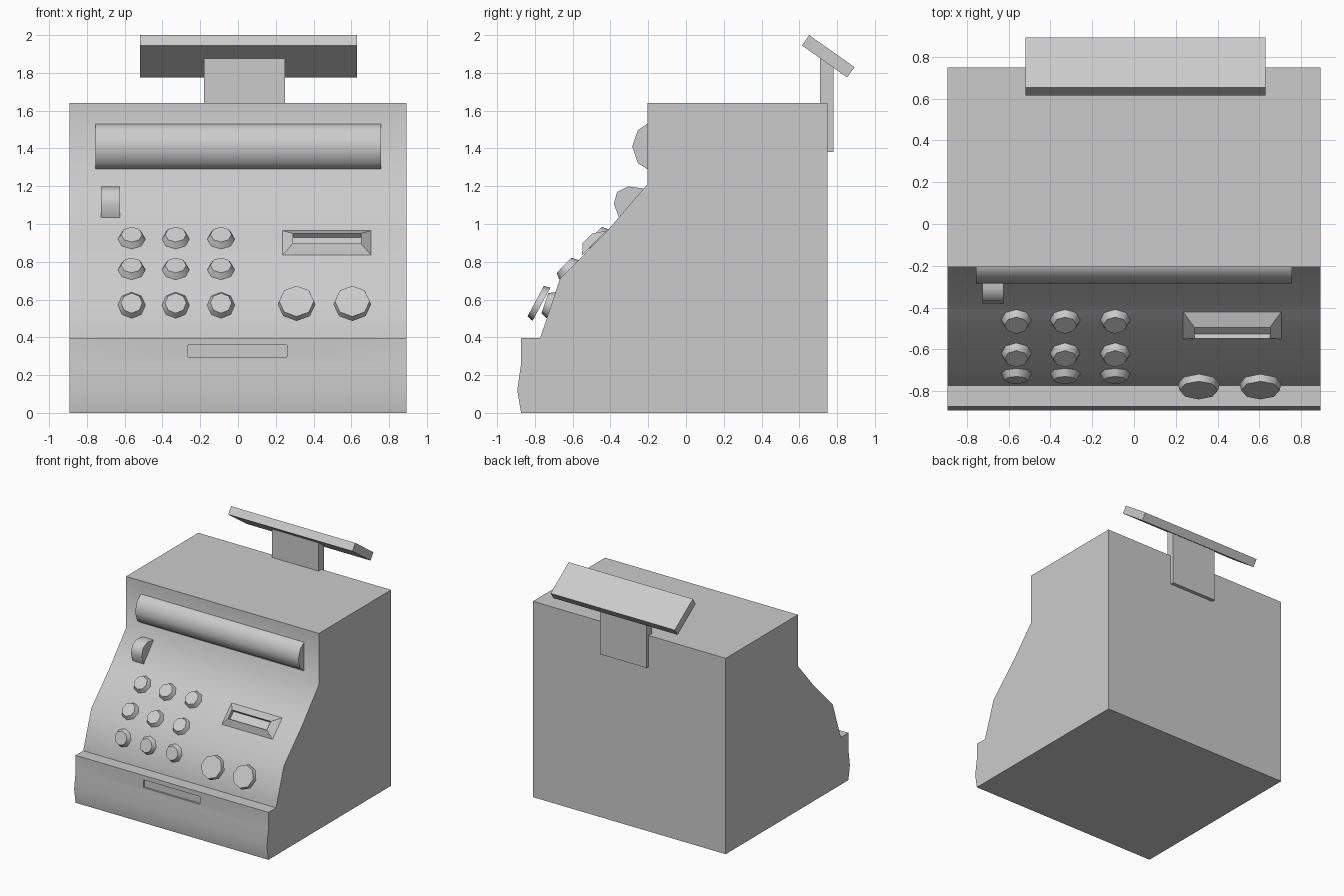
import bpy, bmesh
from math import atan2, radians
from mathutils import Matrix, Vector

if "Cube" in bpy.data.objects:
    bpy.data.objects.remove(bpy.data.objects["Cube"])


def finish(name, bm, smooth=True):
    bmesh.ops.recalc_face_normals(bm, faces=bm.faces)
    me = bpy.data.meshes.new(name)
    bm.to_mesh(me)
    bm.free()
    ob = bpy.data.objects.new(name, me)
    bpy.context.collection.objects.link(ob)
    if smooth:
        bpy.ops.object.select_all(action='DESELECT')
        ob.select_set(True)
        bpy.context.view_layer.objects.active = ob
        bpy.ops.object.shade_smooth_by_angle(angle=radians(50))
    return ob


def extrude_profile(name, yz, x0, x1, smooth=True):
    """Sweep a side profile of (y, z) points from x0 to x1."""
    bm = bmesh.new()
    face = bm.faces.new([bm.verts.new((x0, y, z)) for y, z in yz])
    out = bmesh.ops.extrude_face_region(bm, geom=[face])
    verts = [v for v in out['geom'] if isinstance(v, bmesh.types.BMVert)]
    bmesh.ops.translate(bm, verts=verts, vec=(x1 - x0, 0, 0))
    return finish(name, bm, smooth)


def knob(name, x, y, z, ny, nz, r_base, r_cap, height):
    """Eight-sided tapered disc whose base centre is (x, y, z)."""
    n = Vector((0, ny, nz)).normalized()
    centre = Vector((x, y, z)) + n * height / 2
    bm = bmesh.new()
    bmesh.ops.create_cone(
        bm, cap_ends=True, segments=8, radius1=r_base, radius2=r_cap, depth=height,
        matrix=Matrix.Translation(centre) @ Matrix.Rotation(atan2(-ny, nz), 4, 'X'))
    return finish(name, bm)


# Main housing with sloped front
extrude_profile("housing", [(0.75, 0), (0.75, 1.64), (-0.205, 1.64), (-0.205, 1.21),
                            (-0.42, 0.96), (-0.667, 0.71), (-0.772, 0.397), (-0.772, 0)],
                -0.893, 0.893)

# Cash drawer with a shallow recessed pull
drawer = extrude_profile("cash_drawer", [(-0.772, 0), (-0.772, 0.397), (-0.873, 0.397),
                                         (-0.873, 0.26), (-0.893, 0.12), (-0.873, 0)],
                         -0.893, 0.893)
cutter = extrude_profile("drawer_pull_cutter", [(-0.93, 0.295), (-0.93, 0.36),
                                                (-0.858, 0.36), (-0.858, 0.295)],
                         -0.265, 0.26, False)
cutter.hide_render = True
cutter.hide_viewport = True
cut = drawer.modifiers.new("drawer_pull", 'BOOLEAN')
cut.operation = 'DIFFERENCE'
cut.object = cutter

# Rounded display bar on the upper front
extrude_profile("display_bar", [(-0.19, 1.53), (-0.205, 1.53), (-0.255, 1.497), (-0.285, 1.41),
                                (-0.255, 1.323), (-0.205, 1.29), (-0.19, 1.29)],
                -0.755, 0.757)

# Side lever
extrude_profile("lever", [(-0.22, 1.187), (-0.307, 1.199), (-0.365, 1.17), (-0.382, 1.105),
                          (-0.355, 1.035), (-0.33, 1.04)], -0.725, -0.625)

# Keypad: three rows, each following the slope it sits on
rows = [(-0.46, 0.92, -0.71, 0.7), (-0.62, 0.757, -0.71, 0.7), (-0.714, 0.57, -0.95, 0.32)]
for i, (y, z, ny, nz) in enumerate(rows):
    for j, x in enumerate((-0.563, -0.33, -0.09)):
        knob(f"key_{i + 1}_{j + 1}", x, y, z, ny, nz, 0.073, 0.056, 0.035)

# Two large keys, standing off the front
for i, x in enumerate((0.31, 0.605)):
    knob(f"large_key_{i + 1}", x, -0.765, 0.575, -0.88, 0.47, 0.1, 0.092, 0.035)

# Receipt slot: tapered bezel with a sunken floor
bm = bmesh.new()
rings = []
for x0, x1, top, bottom in [(0.235, 0.705, (-0.42, 0.965), (-0.55, 0.835)),
                            (0.29, 0.65, (-0.495, 0.95), (-0.548, 0.897)),
                            (0.29, 0.65, (-0.473, 0.928), (-0.526, 0.875))]:
    rings.append([bm.verts.new((x, *p)) for x, p in
                  ((x0, top), (x1, top), (x1, bottom), (x0, bottom))])
for a, b in zip(rings, rings[1:]):
    for k in range(4):
        m = (k + 1) % 4
        bm.faces.new((a[k], a[m], b[m], b[k]))
bm.faces.new(rings[0])
bm.faces.new(rings[-1])
finish("receipt_slot", bm, False)

# Customer display on its rear post
extrude_profile("display_post", [(0.71, 1.38), (0.78, 1.38), (0.78, 1.87), (0.71, 1.88)],
                -0.18, 0.25, False)
extrude_profile("customer_display", [(0.652, 2.0), (0.614, 1.945), (0.853, 1.776), (0.892, 1.831)],
                -0.52, 0.63, False)
